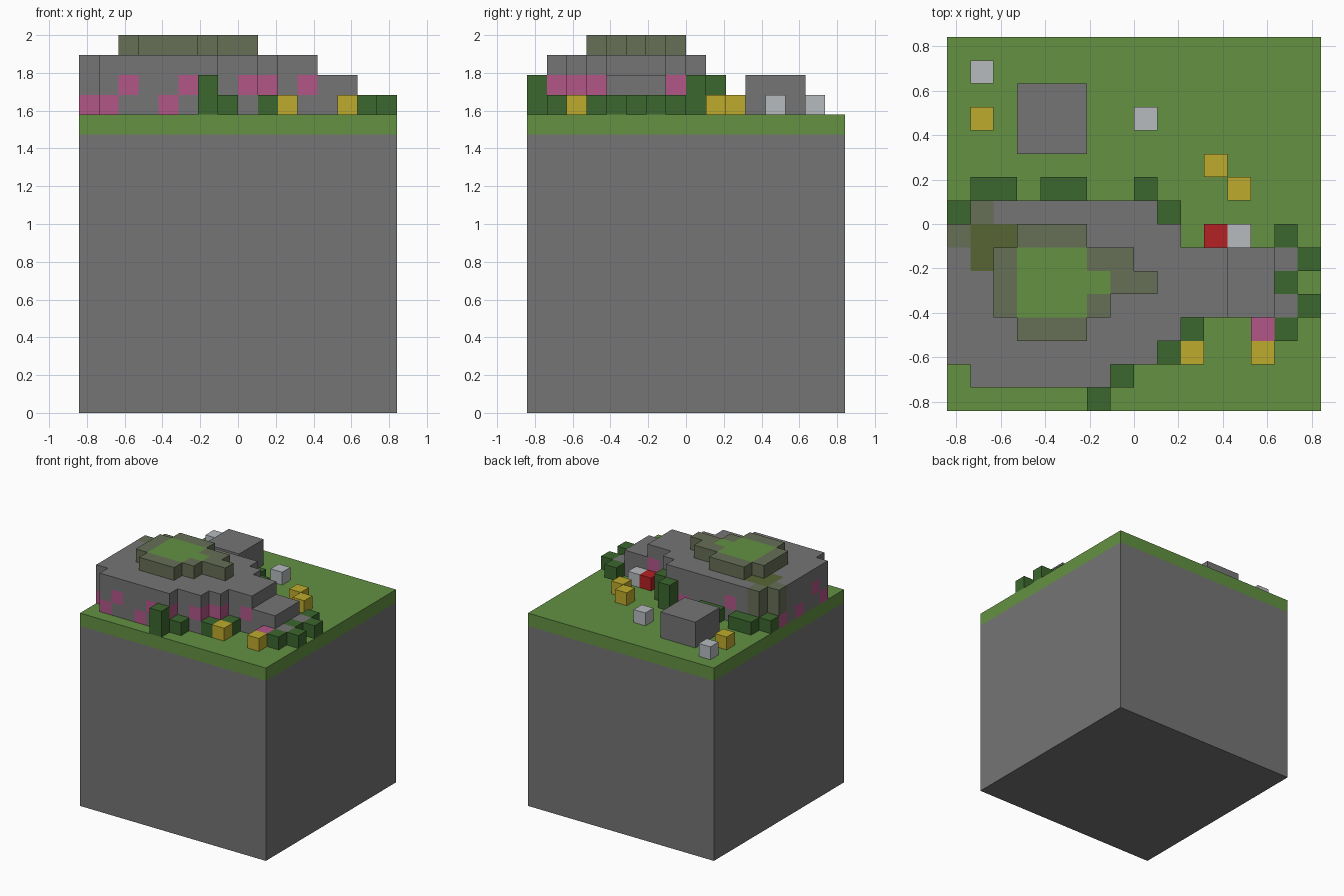
import bpy
import bmesh
from mathutils import Vector

default_cube = bpy.data.objects.get("Cube")
if default_cube:
    bpy.data.objects.remove(default_cube, do_unlink=True)

UNIT = 2 / 19          # edge length of one block
SIDE = 16              # blocks along each side of the ground
GROUND = 15            # blocks from the floor to the grass surface


def to_linear(channel):
    value = channel / 255
    return value / 12.92 if value <= 0.04045 else ((value + 0.055) / 1.055) ** 2.4


def make_material(name, red, green, blue):
    colour = (to_linear(red), to_linear(green), to_linear(blue), 1.0)
    material = bpy.data.materials.new(name)
    material.use_nodes = True
    material.diffuse_color = colour
    shader = material.node_tree.nodes["Principled BSDF"]
    shader.inputs["Base Color"].default_value = colour
    shader.inputs["Roughness"].default_value = 0.9
    return material


MATERIALS = {
    "stone": make_material("stone grey", 117, 117, 117),
    "grass": make_material("grass green", 99, 145, 66),
    "moss": make_material("mossy grey", 102, 110, 86),
    "olive": make_material("wet olive", 88, 101, 52),
    "bush": make_material("bush dark green", 60, 103, 46),
    "yellow": make_material("flower yellow", 190, 171, 45),
    "red": make_material("flower red", 180, 33, 35),
    "white": make_material("flower white", 182, 187, 190),
    "pink": make_material("ore pink", 178, 86, 135),
}

DIRECTIONS = [Vector(d) for d in ((1, 0, 0), (-1, 0, 0), (0, 1, 0),
                                  (0, -1, 0), (0, 0, 1), (0, 0, -1))]


def build_blocks(name, cells):
    """Make one object from {(column, row, level): colour}, outer faces only."""
    mesh = bpy.data.meshes.new(name)
    slots = sorted(set(cells.values()))
    for colour in slots:
        mesh.materials.append(MATERIALS[colour])
    bm = bmesh.new()
    shift = Vector((SIDE / 2, SIDE / 2, 0))
    for cell, colour in cells.items():
        centre = Vector(cell) + Vector((0.5, 0.5, 0.5)) - shift
        for normal in DIRECTIONS:
            if tuple(int(a + b) for a, b in zip(cell, normal)) in cells:
                continue
            across = Vector((normal.y, normal.z, normal.x))
            along = normal.cross(across)
            corners = [across + along, along - across, -across - along, across - along]
            face = bm.faces.new([bm.verts.new((centre + (normal + c) / 2) * UNIT)
                                 for c in corners])
            face.material_index = slots.index(colour)
    bmesh.ops.remove_doubles(bm, verts=bm.verts, dist=UNIT / 50)
    bmesh.ops.dissolve_limit(bm, angle_limit=0.01, verts=bm.verts,
                             edges=bm.edges, delimit={"MATERIAL"})
    bmesh.ops.recalc_face_normals(bm, faces=bm.faces)
    bm.to_mesh(mesh)
    bm.free()
    item = bpy.data.objects.new(name, mesh)
    bpy.context.collection.objects.link(item)
    return item


def box(low, high, colour):
    """Cells of a solid box, upper bounds excluded."""
    return {(x, y, z): colour for x in range(low[0], high[0])
            for y in range(low[1], high[1]) for z in range(low[2], high[2])}


# Ground: stone body with a turf layer
build_blocks("ground_stone", box((0, 0, 0), (SIDE, SIDE, GROUND - 1), "stone"))
build_blocks("ground_turf", box((0, 0, GROUND - 1), (SIDE, SIDE, GROUND), "grass"))

# Hill: each row gives its first column and its end column
hill = {}
HILL_ROWS = {1: (1, 7), 2: (0, 9), 3: (0, 10), 4: (0, 12), 5: (0, 12),
             6: (0, 12), 7: (0, 10), 8: (1, 9)}
for row, (start, end) in HILL_ROWS.items():
    hill.update(box((start, row, GROUND), (end, row + 1, GROUND + 3), "stone"))

# Lower steps at the hill's end
hill.update(box((12, 4, GROUND), (14, 7, GROUND + 2), "stone"))
for row in (4, 6):
    hill[14, row, GROUND] = "stone"

# Damp corner of the hill
for colour, columns in (("moss", [(1, 8), (0, 7)]),
                        ("olive", [(1, 7), (2, 7), (1, 6)])):
    for column, row in columns:
        hill.update(box((column, row, GROUND), (column + 1, row + 1, GROUND + 3), colour))

# Pink ore, listed by level above the ground
ORE = {0: [(0, 2), (1, 1), (4, 1), (7, 8), (0, 7), (0, 5)],
       1: [(2, 1), (5, 1), (6, 1), (8, 2), (9, 3), (11, 4), (9, 7), (11, 6),
           (0, 3), (3, 8)]}
for level, places in ORE.items():
    for column, row in places:
        hill[column, row, GROUND + level] = "pink"

# Mossy crown with a grass middle
CROWN_ROWS = {3: (3, 6), 4: (2, 7), 5: (2, 9), 6: (2, 8), 7: (3, 6)}
CROWN_ROWS[4] = (2, 7)
for row, (start, end) in CROWN_ROWS.items():
    hill.update(box((start, row, GROUND + 3), (end, row + 1, GROUND + 4), "moss"))
hill.update(box((3, 4, GROUND + 3), (6, 7, GROUND + 4), "grass"))
hill[6, 5, GROUND + 3] = "grass"
build_blocks("hill", hill)

# Loose boulder on the lawn
build_blocks("boulder", box((3, 11, GROUND), (6, 14, GROUND + 2), "stone"))

# Bushes and flowers, each a small stack of blocks
PLANTS = {
    ("short_bush", "bush", 1): [(1, 9), (2, 9), (4, 9), (5, 9), (0, 8), (14, 7),
                                (15, 6), (14, 5), (15, 4), (14, 3), (10, 3),
                                (9, 2), (7, 1)],
    ("tall_bush", "bush", 2): [(6, 0), (9, 8), (8, 9)],
    ("yellow_flower", "yellow", 1): [(1, 12), (11, 10), (12, 9), (10, 2), (13, 2)],
    ("white_flower", "white", 1): [(1, 14), (8, 12), (12, 7)],
    ("red_flower", "red", 1): [(11, 7)],
    ("pink_flower", "pink", 1): [(13, 3)],
}
for (name, colour, height), places in PLANTS.items():
    for column, row in places:
        build_blocks(name, box((column, row, GROUND),
                               (column + 1, row + 1, GROUND + height), colour))
